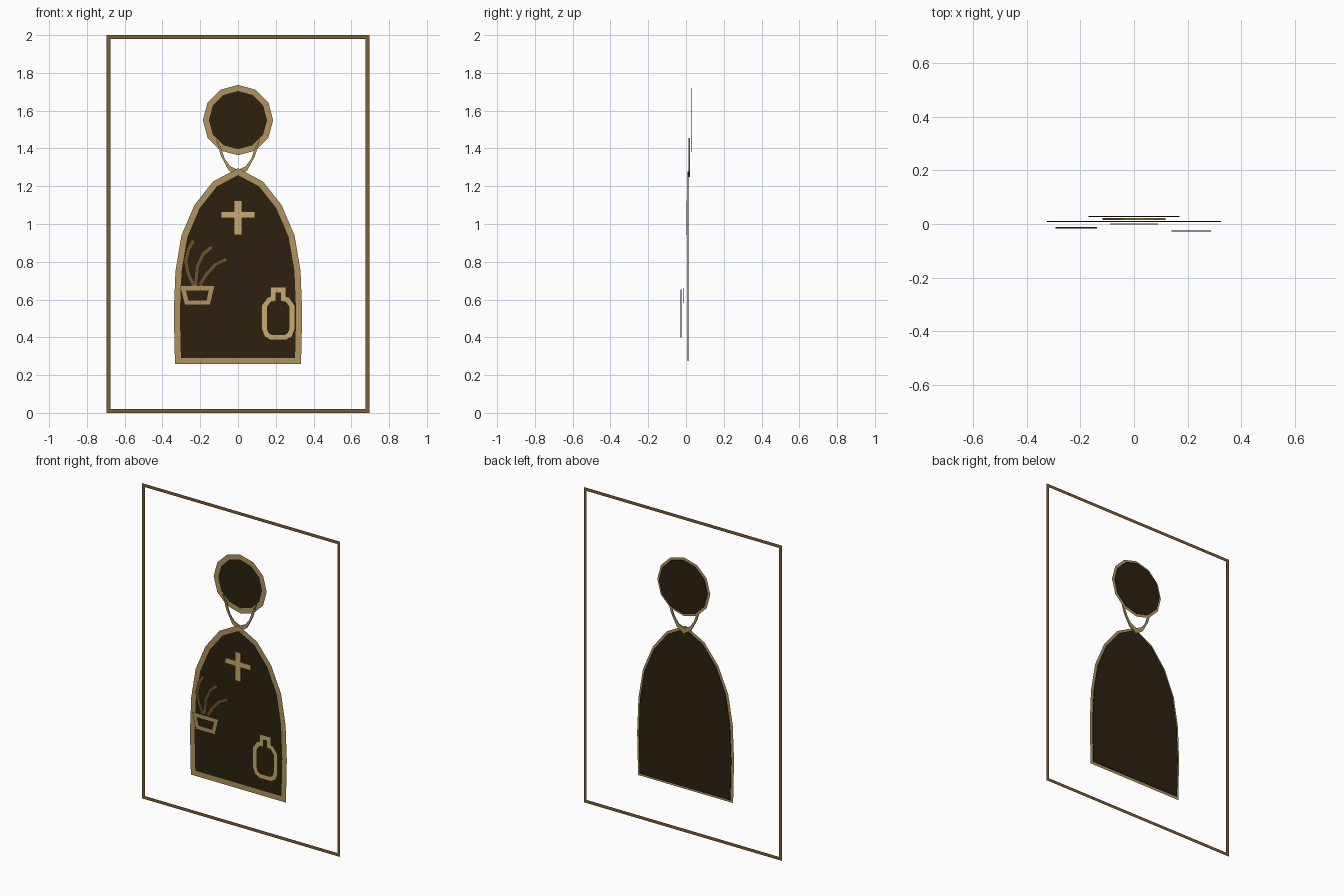
import bpy, bmesh, math
from mathutils import Vector

cube = bpy.data.objects.get("Cube")
if cube:
    bpy.data.objects.remove(cube, do_unlink=True)


def material(name, srgb):
    col = [((c / 255 + 0.055) / 1.055) ** 2.4 for c in srgb] + [1]
    m = bpy.data.materials.new(name)
    m.use_nodes = True
    m.diffuse_color = col
    bsdf = m.node_tree.nodes["Principled BSDF"]
    bsdf.inputs["Base Color"].default_value = col
    bsdf.inputs["Roughness"].default_value = 0.9
    return m


DARK = material("dark brown", (44, 33, 16))
TAN = material("tan", (177, 148, 96))
GOLD = material("gold", (200, 172, 110))
BROWN = material("frame brown", (122, 94, 52))
STEM = material("stem brown", (108, 82, 46))


def finish(name, bm, mat):
    mesh = bpy.data.meshes.new(name)
    bm.to_mesh(mesh)
    bm.free()
    mesh.materials.append(mat)
    ob = bpy.data.objects.new(name, mesh)
    bpy.context.collection.objects.link(ob)
    return ob


def plate(name, pts, y, mat, thick=0.004):
    """Filled outline in the x-z plane, thickened backwards from y."""
    bm = bmesh.new()
    face = bm.faces.new([bm.verts.new((x, y, z)) for x, z in pts])
    ext = bmesh.ops.extrude_face_region(bm, geom=[face], use_keep_orig=True)
    moved = [g for g in ext["geom"] if isinstance(g, bmesh.types.BMVert)]
    bmesh.ops.translate(bm, verts=moved, vec=(0, thick, 0))
    bmesh.ops.recalc_face_normals(bm, faces=bm.faces)
    return finish(name, bm, mat)


def stroke(name, pts, width, y, mat, closed=True):
    """Flat mitred ribbon that follows a path in the x-z plane."""
    p = [Vector(q) for q in pts]
    n = len(p)
    bm = bmesh.new()
    pairs = []
    for i in range(n):
        a = (p[i] - p[i - 1]).normalized() if closed or i > 0 else None
        b = (p[(i + 1) % n] - p[i]).normalized() if closed or i < n - 1 else None
        a, b = a or b, b or a
        na, nb = Vector((-a.y, a.x)), Vector((-b.y, b.x))
        mid = (na + nb).normalized()
        off = mid * (width / 2 / max(mid.dot(na), 0.4))
        pairs.append([bm.verts.new((q.x, y, q.y)) for q in (p[i] + off, p[i] - off)])
    for i in range(n if closed else n - 1):
        (a, b), (c, d) = pairs[i], pairs[(i + 1) % n]
        bm.faces.new((a, b, d, c))
    for f in bm.faces:
        f.normal_update()
        if f.normal.y > 0:
            f.normal_flip()
    return finish(name, bm, mat)


def mirrored(half, cx=0):
    """Close a right-hand half outline by reflecting it about x = cx."""
    return half + [(2 * cx - x, z) for x, z in reversed(half) if abs(x - cx) > 1e-4]


def outlined(name, pts, width, y, mat):
    plate(name + "_fill", pts, y, DARK)
    stroke(name + "_outline", pts, width, y - 0.004, mat)


# Rectangular frame
stroke("frame", mirrored([(0.685, 1.99), (0.685, 0.01)]), 0.02, 0.032, BROWN)

# Head disc with rim
head = [(0.17 * math.sin(i * math.pi / 6), 1.55 + 0.17 * math.cos(i * math.pi / 6))
        for i in range(12)]
outlined("head", head, 0.031, 0.026, TAN)

# Collar crescent between head and robe
outer = [(0.0, 1.25), (0.05, 1.285), (0.09, 1.36), (0.118, 1.455)]
inner = [(0.093, 1.41), (0.07, 1.345), (0.04, 1.305), (0.0, 1.287)]
left = [(-x, z) for x, z in reversed((outer + inner)[1:-1])]
plate("collar", outer + inner + left, 0.014, TAN, 0.008)

# Robe
robe = [(0, 1.277), (0.122, 1.212), (0.217, 1.092), (0.284, 0.935),
        (0.315, 0.75), (0.324, 0.53), (0.318, 0.275)]
outlined("robe", mirrored(robe), 0.032, 0.008, TAN)

# Chest cross
cross = [(0.02, 1.125), (0.02, 1.067), (0.09, 1.067), (0.09, 1.033),
         (0.02, 1.033), (0.02, 0.942)]
plate("chest_cross", mirrored(cross), -0.001, GOLD, 0.003)

# Plant pot and its stems
outlined("plant_pot", mirrored([(-0.138, 0.661), (-0.157, 0.583)], -0.215),
         0.025, -0.016, TAN)
stems = [
    [(-0.235, 0.915), (-0.262, 0.865), (-0.277, 0.8), (-0.263, 0.735), (-0.235, 0.675)],
    [(-0.138, 0.88), (-0.185, 0.84), (-0.215, 0.775), (-0.225, 0.675)],
    [(-0.06, 0.815), (-0.12, 0.785), (-0.17, 0.73), (-0.203, 0.675)],
]
for i, path in enumerate(stems):
    stroke(f"plant_stem_{i + 1}", path, 0.022, -0.015, STEM, closed=False)

# Bottle
bottle = [(0.24, 0.652), (0.24, 0.605), (0.262, 0.6), (0.287, 0.565),
          (0.287, 0.445), (0.275, 0.413), (0.25, 0.399)]
outlined("bottle", mirrored(bottle, 0.213), 0.027, -0.028, GOLD)
